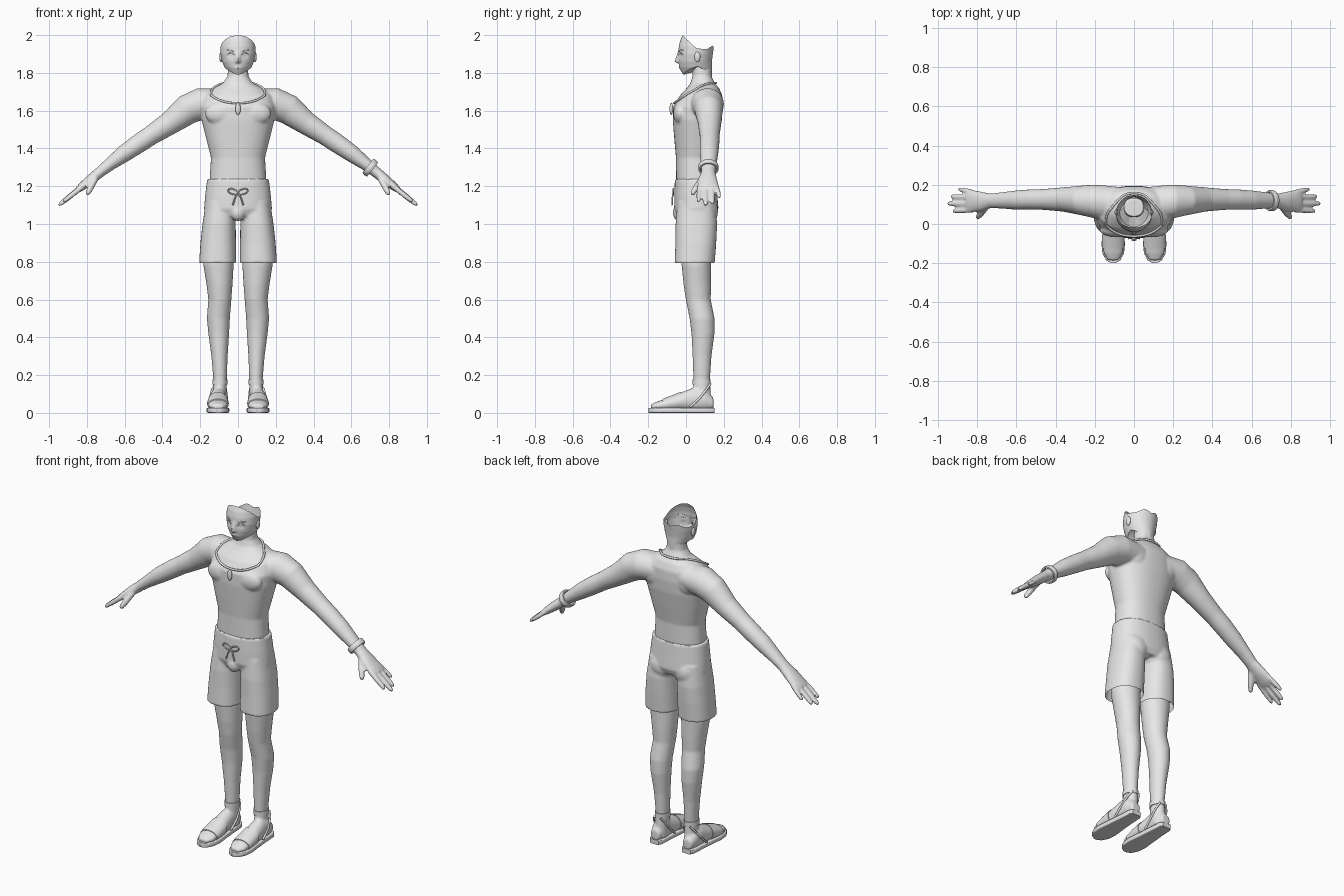
import bpy, bmesh, math
from mathutils import Vector, Matrix

if "Cube" in bpy.data.objects:
    bpy.data.objects.remove(bpy.data.objects["Cube"])

grey = bpy.data.materials.new("plain_grey")
grey.diffuse_color = (0.8, 0.8, 0.8, 1)
grey.use_nodes = True
grey.node_tree.nodes["Principled BSDF"].inputs["Base Color"].default_value = grey.diffuse_color
TAU = 2 * math.pi


def interp(table, t):
    """Linear lookup in rows of (key, value, value...), keys ascending."""
    if t <= table[0][0]:
        return table[0][1:]
    for a, b in zip(table, table[1:]):
        if t <= b[0]:
            k = (t - a[0]) / (b[0] - a[0])
            return tuple(p + (q - p) * k for p, q in zip(a[1:], b[1:]))
    return table[-1][1:]


def sup(v, p):
    return math.copysign(abs(v) ** (2 / p), v)


def loft(bm, sections, n=32, p=2.0, cap=True):
    """Skin rings given as (centre, u radius vector, v radius vector)."""
    rings = []
    for c, u, v in sections:
        c, u, v = Vector(c), Vector(u), Vector(v)
        rings.append([bm.verts.new(c + u * sup(math.cos(TAU * i / n), p) + v * sup(math.sin(TAU * i / n), p))
                      for i in range(n)])
    for a, b in zip(rings, rings[1:]):
        for i in range(n):
            j = (i + 1) % n
            bm.faces.new((a[i], a[j], b[j], b[i]))
    if cap:
        bm.faces.new(rings[0])
        bm.faces.new(rings[-1])


def upright(rows, sx=1):
    """Rows of (z, x, rx, y, ry) to horizontal rings."""
    return [((sx * x, y, z), (rx, 0, 0), (0, ry, 0)) for z, x, rx, y, ry in rows]


def ball(bm, loc, r):
    bmesh.ops.create_uvsphere(bm, u_segments=24, v_segments=14, radius=1,
                              matrix=Matrix.Translation(loc) @ Matrix.Diagonal((*r, 1)))


def finish(name, bm, voxel=0, smooth=3):
    bmesh.ops.recalc_face_normals(bm, faces=bm.faces[:])
    me = bpy.data.meshes.new(name)
    bm.to_mesh(me)
    bm.free()
    ob = bpy.data.objects.new(name, me)
    bpy.context.collection.objects.link(ob)
    me.materials.append(grey)
    bpy.ops.object.select_all(action='DESELECT')
    bpy.context.view_layer.objects.active = ob
    ob.select_set(True)
    if voxel:
        m = ob.modifiers.new("blend", 'REMESH')
        m.mode, m.voxel_size = 'VOXEL', voxel
        s = ob.modifiers.new("soften", 'SMOOTH')
        s.factor, s.iterations = 0.5, smooth
        for mod in ("blend", "soften"):
            bpy.ops.object.modifier_apply(modifier=mod)
        if not ob.data.materials:
            ob.data.materials.append(grey)
    bpy.ops.object.shade_smooth_by_angle(angle=math.radians(50))
    return ob


def cord(name, pts, r, closed=False):
    """Round cord along points."""
    bm = bmesh.new()
    pts = [Vector(q) for q in pts]
    n, k = len(pts), 8
    rings = []
    for i, q in enumerate(pts):
        a = pts[(i - 1) % n] if closed or i else q
        b = pts[(i + 1) % n] if closed or i < n - 1 else q
        d = (b - a).normalized()
        u = d.cross(Vector((0.13, 0.9, 0.31))).normalized()
        v = d.cross(u)
        rings.append([bm.verts.new(q + r * (u * math.cos(TAU * j / k) + v * math.sin(TAU * j / k)))
                      for j in range(k)])
    for i in range(n if closed else n - 1):
        a, b = rings[i], rings[(i + 1) % n]
        for j in range(k):
            bm.faces.new((a[j], a[(j + 1) % k], b[(j + 1) % k], b[j]))
    if not closed:
        bm.faces.new(rings[0])
        bm.faces.new(rings[-1])
    return finish(name, bm)


# Body: torso, neck, arms, hands, legs and feet blended together
TORSO = [(1.10, .15, .05, .10), (1.24, .15, .05, .102), (1.35, .143, .05, .103), (1.45, .168, .055, .117),
         (1.55, .193, .06, .13), (1.62, .198, .063, .132), (1.68, .185, .08, .112), (1.72, .13, .09, .085),
         (1.745, .08, .088, .065), (1.78, .056, .085, .051), (1.86, .05, .085, .048)]
ARM = [(.08, 1.64, .075, .10, .09), (.20, 1.635, .085, .115, .086), (.27, 1.605, .08, .12, .075),
       (.36, 1.535, .062, .125, .062), (.46, 1.47, .052, .125, .053), (.52, 1.43, .051, .125, .052),
       (.60, 1.375, .046, .122, .049), (.68, 1.315, .034, .12, .041), (.73, 1.275, .029, .118, .037),
       (.78, 1.235, .027, .115, .05), (.83, 1.195, .021, .118, .058), (.85, 1.18, .016, .118, .054)]
LEG = [(.95, .10, .085, .055, .085), (.78, .103, .08, .055, .078), (.68, .098, .069, .06, .073),
       (.60, .096, .061, .065, .066), (.50, .104, .061, .085, .066), (.42, .102, .055, .09, .061),
       (.30, .098, .043, .085, .05), (.18, .095, .036, .083, .044), (.10, .097, .036, .085, .046),
       (.03, .10, .038, .09, .05)]
FOOT = [(.145, .05, .028, .03), (.10, .07, .042, .06), (.04, .072, .044, .062), (-.03, .06, .05, .047),
        (-.10, .045, .055, .033), (-.15, .037, .049, .024), (-.185, .032, .028, .014)]
body = bmesh.new()
loft(body, upright([(z, 0, rx, y, ry) for z, rx, y, ry in TORSO]), 48, 2.3)
for s in (-1, 1):
    rings = []
    for i, (x, z, rp, y, ry) in enumerate(ARM):
        a, b = ARM[max(i - 1, 0)], ARM[min(i + 1, len(ARM) - 1)]
        d = Vector((b[0] - a[0], 0, b[1] - a[1])).normalized()
        rings.append(((s * x, y, z), (0, ry, 0), (-d.z * rp * s, 0, d.x * rp)))
    loft(body, rings)
    fingers = [((.82, .072, 1.20), (.925, .066, 1.118), .014), ((.83, .103, 1.195), (.95, .104, 1.098), .015),
               ((.83, .134, 1.195), (.935, .141, 1.108), .014), ((.82, .162, 1.20), (.895, .178, 1.138), .013),
               ((.755, .085, 1.24), (.80, .030, 1.155), .017)]
    for a, b, r in fingers:
        a, b = Vector(a), Vector(b)
        d = (b - a).normalized()
        u = d.cross(Vector((0, 1, 0))).normalized()
        v = d.cross(u)
        loft(body, [((s * q.x, q.y, q.z), (s * u.x * w, u.y * w, u.z * w), (s * v.x * w, v.y * w, v.z * w))
                    for q, w in ((a, r), (a.lerp(b, .6), r), (a.lerp(b, .92), r * .8), (b, r * .4))], 14)
    loft(body, upright(LEG, s))
    loft(body, [((s * .106, y, z), (rx, 0, 0), (0, 0, rz)) for y, z, rx, rz in FOOT])
    ball(body, (s * .09, -.03, 1.585), (.085, .038, .06))       # chest
    ball(body, (s * .10, .135, 1.62), (.08, .055, .08))         # shoulder blade
finish("body", body, .0075)

# Shorts: hips and two wide legs, open at the hems
shorts = bmesh.new()
loft(shorts, upright([(1.238, 0, .163, .05, .109), (1.15, 0, .174, .052, .114), (1.08, 0, .18, .055, .117),
                      (1.04, 0, .165, .055, .10)]), 48, 2.3)
for s in (-1, 1):
    loft(shorts, upright([(1.12, .09, .08, .055, .10), (1.0, .1, .088, .055, .11), (.9, .105, .094, .052, .108),
                          (.792, .108, .098, .046, .106)], s), 40, 2.3)
    ball(shorts, (s * .08, .10, 1.07), (.08, .07, .085))
ball(shorts, (0, -.035, 1.06), (.04, .035, .045))
shorts_ob = finish("shorts", shorts, .0075)
bm = bmesh.new()
bm.from_mesh(shorts_ob.data)
bmesh.ops.delete(bm, geom=[f for f in bm.faces if f.calc_center_median().z < .815 and f.normal.z < -.6],
                 context='FACES')
bm.to_mesh(shorts_ob.data)
bm.free()

# Drawstring bow and tails
for s in (-1, 1):
    cord("bow_loop", [(s * .026 * (1 - math.cos(TAU * i / 16)), -.067, 1.165 + .014 * math.sin(TAU * i / 16) +
                       .006 * (1 - math.cos(TAU * i / 16))) for i in range(16)], .004, True)
    cord("bow_tail", [(0, -.067, 1.165), (s * .015, -.072, 1.14), (s * .028, -.074, 1.10)], .004)


# Head: open shell with a sloping top edge
HEAD = [(1.76, .055, .0, .137), (1.79, .048, -.014, .137), (1.81, .06, -.026, .137), (1.83, .072, -.034, .137),
        (1.86, .084, -.039, .137), (1.90, .092, -.041, .142), (1.94, .093, -.038, .148), (1.97, .088, -.031, .148),
        (2.0, .08, -.018, .145)]


def head_point(a, z, out=0):
    w, f, b = interp(HEAD, z)
    a = (a + math.pi) % TAU - math.pi
    x, y = (w + out) * math.sin(a), (f + b) / 2 - ((b - f) / 2 + out) * math.cos(a)
    nose = interp([(1.847, 0), (1.86, 1), (1.90, .25), (1.92, 0)], z)[0]
    y -= .022 * nose * math.exp(-(a / .13) ** 2)
    y += .006 * math.exp(-((abs(a) - .46) / .2) ** 2 - ((z - 1.895) / .014) ** 2)
    y -= .004 * math.exp(-(a / .25) ** 2 - ((z - 1.828) / .01) ** 2)
    return Vector((x, y, z))


head = bmesh.new()
N, ROWS = 96, 36
cols = []
for i in range(N):
    a = TAU * i / N
    k = abs((a + math.pi) % TAU - math.pi)
    top = interp([(0, 2.0), (.5, 1.994), (1.0, 1.972), (1.6, 1.93), (2.2, 1.925), (2.7, 1.945), (3.15, 1.93)], k)[0]
    low = interp([(0, 1.79), (.5, 1.797), (1.1, 1.818), (1.7, 1.835), (2.4, 1.80), (3.15, 1.765)], k)[0]
    col = [head.verts.new((.045 * math.sin(a), .085 - .043 * math.cos(a), low + .015))]
    col += [head.verts.new(head_point(a, low + (top - low) * j / ROWS)) for j in range(ROWS + 1)]
    cols.append(col)
for i in range(N):
    a, b = cols[i], cols[(i + 1) % N]
    for j in range(ROWS + 1):
        head.faces.new((a[j], b[j], b[j + 1], a[j + 1]))
finish("head", head)

# Ears, eyes, brows and mouth
for s in (-1, 1):
    ear = bmesh.new()
    ball(ear, (s * .09, .06, 1.885), (.009, .016, .027))
    finish("ear", ear)
    eye = bmesh.new()
    eye.faces.new([eye.verts.new(head_point(s * (.46 + .19 * math.cos(TAU * i / 20)),
                   1.895 + .008 * math.sin(TAU * i / 20), .002)) for i in range(20)])
    finish("eye", eye)
    cord("eyelid", [head_point(s * (.22 + .06 * i), 1.896 + .010 * math.sin(math.pi * i / 8), .001)
                    for i in range(9)], .002)
    cord("brow", [head_point(s * (.2 + .07 * i), 1.912 + .009 * math.sin(2.2 * i / 8), .001) for i in range(9)], .002)
cord("mouth", [head_point(-.24 + .06 * i, 1.827, .0) for i in range(9)], .0015)

# Necklace draped on the torso, with pendant
loop = []
for i in range(64):
    a = TAU * i / 64
    z = 1.747 - .107 * ((1 + math.cos(a)) / 2) ** 3
    rx, y, ry = interp(TORSO, z)
    loop.append(((rx + .006) * sup(math.sin(a), 2.3), y - (ry + .006) * sup(math.cos(a), 2.3), z))
cord("necklace", loop, .006, True)
pendant = bmesh.new()
ball(pendant, (0, -.078, 1.61), (.014, .009, .033))
finish("pendant", pendant)

# Bracelet on one wrist
bracelet = bmesh.new()
d = Vector((.78, 0, -.62)).normalized()
up = Vector((.62, 0, .78)).normalized()
prof = [(-.016, .042), (-.016, .05), (-.008, .054), (.008, .054), (.016, .05), (.016, .042), (-.016, .042)]
loft(bracelet, [(Vector((.70, .119, 1.298)) + d * t, (0, r, 0), up * r * .92) for t, r in prof], 32, 2, False)
bmesh.ops.remove_doubles(bracelet, verts=bracelet.verts[:], dist=1e-5)
finish("bracelet", bracelet)

# Sandals: sole, toe strap, ankle band and heel straps
SOLE = [(.15, .028), (.13, .04), (.06, .044), (-.03, .052), (-.10, .06), (-.15, .055), (-.185, .036), (-.198, .014)]
for s in (-1, 1):
    sole = bmesh.new()
    loft(sole, [((s * .106, y, .0135), (rx, 0, 0), (0, 0, .0135)) for y, rx in SOLE], 24, 8)
    finish("sole", sole)
    strap = bmesh.new()
    loft(strap, [((s * .106, y, z), (rx + .004, 0, 0), (0, 0, rz + .004))
                 for y, z, rx, rz in [(-.03, .06, .05, .047), (-.08, .05, .0535, .037), (-.125, .041, .052, .0285)]])
    finish("toe_strap", strap)
    band = bmesh.new()
    loft(band, upright([(.15, .096, .040, .083, .048), (.178, .095, .040, .083, .048)], s))
    finish("ankle_band", band)
    for e in (-1, 1):
        cord("heel_strap", [(s * .106 + e * .045, .02, .03), (s * .104 + e * .046, .07, .075),
                            (s * .10 + e * .036, .11, .125), (s * .097 + e * .02, .13, .155)], .006)
